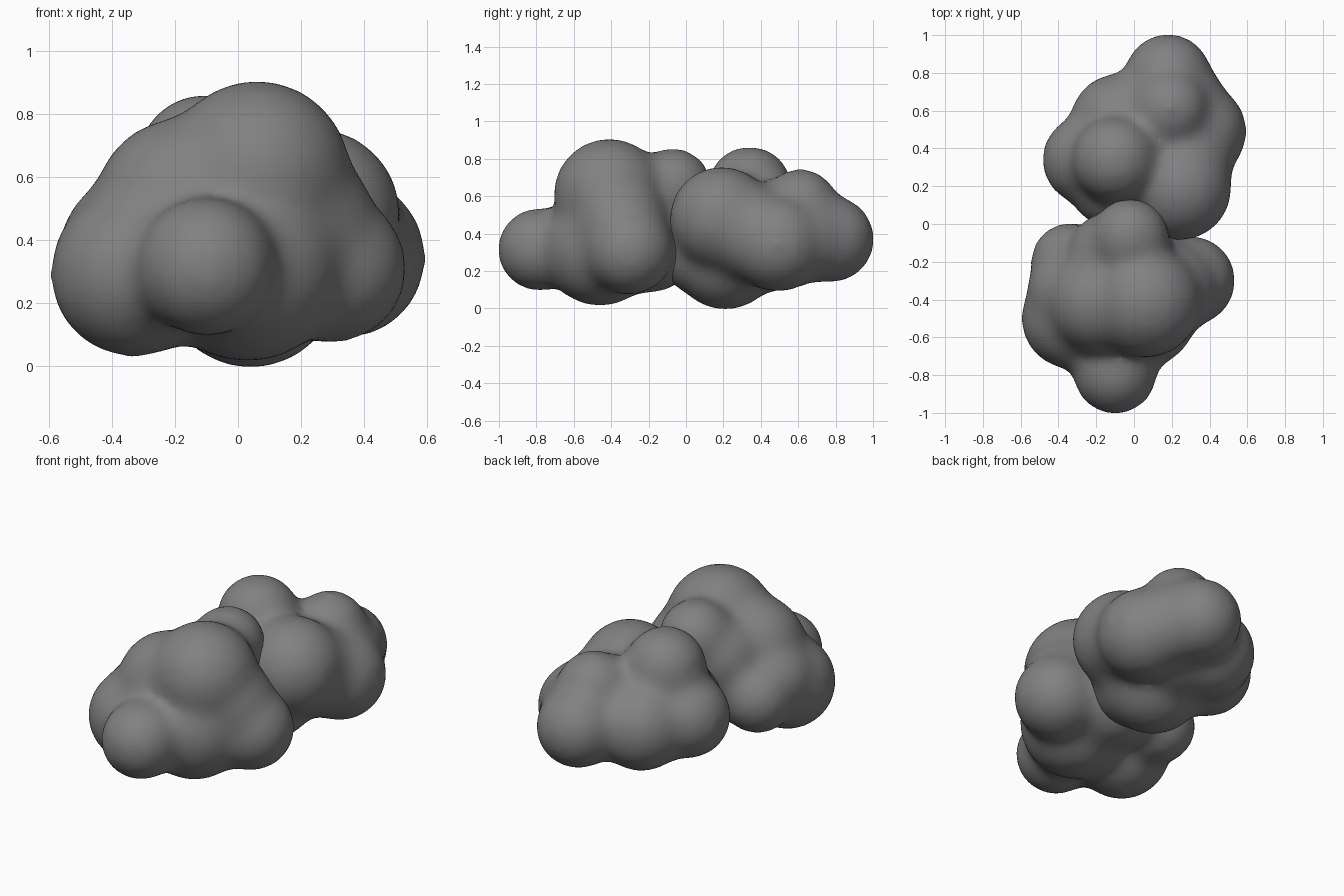
import bpy, bmesh
from mathutils import Matrix

default = bpy.data.objects.get("Cube")
if default:
    bpy.data.objects.remove(default, do_unlink=True)

grey = bpy.data.materials.new("cloud grey")
grey.use_nodes = True
grey.diffuse_color = (0.22, 0.22, 0.22, 1)
grey.node_tree.nodes["Principled BSDF"].inputs["Base Color"].default_value = (0.22, 0.22, 0.22, 1)


def puff_cluster(name, puffs):
    """Merge overlapping balls (x, y, z, radius) into one softly blended body."""
    bm = bmesh.new()
    for x, y, z, r in puffs:
        bmesh.ops.create_icosphere(bm, subdivisions=4, radius=r + 0.012,
                                   matrix=Matrix.Translation((x, y, z)))
    mesh = bpy.data.meshes.new(name)
    bm.to_mesh(mesh)
    bm.free()
    mesh.materials.append(grey)
    obj = bpy.data.objects.new(name, mesh)
    bpy.context.collection.objects.link(obj)
    remesh = obj.modifiers.new("fuse", 'REMESH')
    remesh.mode = 'VOXEL'
    remesh.voxel_size = 0.025
    remesh.use_smooth_shade = True
    soften = obj.modifiers.new("soften", 'SMOOTH')
    soften.factor = 0.5
    soften.iterations = 40


# Front half: tall crown, side lobes and the low ball in front
puff_cluster("front_cloud", [
    (-0.10, -0.785, 0.315, 0.215),
    (0.06, -0.41, 0.61, 0.29),
    (-0.18, -0.41, 0.51, 0.27),
    (-0.33, -0.50, 0.295, 0.26),
    (-0.34, -0.20, 0.32, 0.20),
    (0.30, -0.30, 0.31, 0.23),
    (0.03, -0.46, 0.32, 0.30),
    (-0.02, -0.07, 0.65, 0.20),
    # fillers between the lobes
    (-0.33, -0.36, 0.37, 0.23),
    (0.18, -0.35, 0.45, 0.25),
    (0.00, -0.20, 0.36, 0.27),
    (-0.12, -0.16, 0.52, 0.22),
])

# Back half: a ring of lobes with two balls on top
puff_cluster("back_cloud", [
    (-0.10, 0.34, 0.64, 0.22),
    (0.19, 0.61, 0.54, 0.20),
    (0.18, 0.775, 0.37, 0.225),
    (0.34, 0.49, 0.345, 0.25),
    (0.24, 0.19, 0.48, 0.27),
    (-0.25, 0.34, 0.385, 0.23),
    (-0.08, 0.54, 0.36, 0.25),
    (0.04, 0.21, 0.28, 0.28),
    # fillers between the lobes
    (0.08, 0.45, 0.38, 0.28),
    (0.27, 0.34, 0.41, 0.25),
    (0.25, 0.64, 0.37, 0.23),
    (-0.10, 0.22, 0.38, 0.24),
    (0.05, 0.08, 0.31, 0.23),
])
